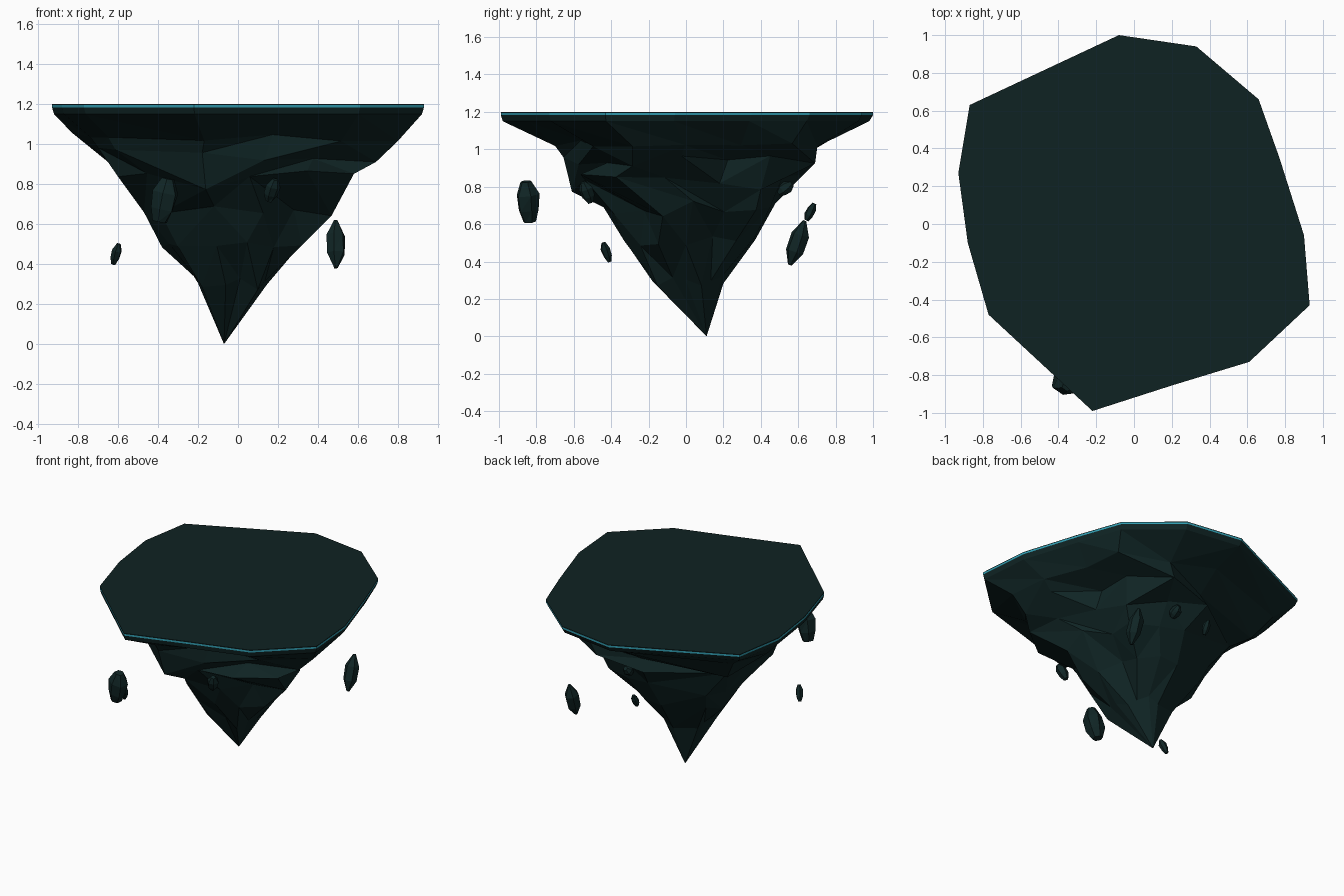
import bpy, bmesh, math, random
from mathutils import Vector, Euler

if "Cube" in bpy.data.objects:
    bpy.data.objects.remove(bpy.data.objects["Cube"])

random.seed(7)


def material(name, rgb):
    m = bpy.data.materials.new(name)
    m.diffuse_color = (*rgb, 1)
    m.use_nodes = True
    m.node_tree.nodes["Principled BSDF"].inputs["Base Color"].default_value = m.diffuse_color
    return m


ROCK = material("dark_teal_rock", (0.0050, 0.0180, 0.0180))
GROUND = material("dark_teal_ground", (0.0045, 0.0160, 0.0160))
GLOW = material("cyan_edge", (0.03, 0.33, 0.43))

# Outline of the flat top, counter-clockwise
OUTLINE = [(-0.08, 1.0), (-0.87, 0.63), (-0.93, 0.27), (-0.88, -0.10),
           (-0.77, -0.48), (-0.22, -0.99), (0.20, -0.855), (0.61, -0.73),
           (0.93, -0.43), (0.90, -0.06), (0.77, 0.35), (0.66, 0.66), (0.33, 0.94)]


def finish(name, bm, mats):
    bmesh.ops.recalc_face_normals(bm, faces=bm.faces[:])
    me = bpy.data.meshes.new(name)
    bm.to_mesh(me)
    bm.free()
    for m in mats:
        me.materials.append(m)
    ob = bpy.data.objects.new(name, me)
    bpy.context.collection.objects.link(ob)
    return ob


def ring(bm, z, box, rough=0.0):
    """Outline fitted to the box (x min, x max, y min, y max), optionally broken up."""
    pts = []
    for x, y in OUTLINE:
        k = 1 - rough * random.random()
        pts.append((x * k, y * k))
    lo = [min(p[i] for p in pts) for i in (0, 1)]
    hi = [max(p[i] for p in pts) for i in (0, 1)]
    out = []
    for x, y in pts:
        u, v = (x - lo[0]) / (hi[0] - lo[0]), (y - lo[1]) / (hi[1] - lo[1])
        dz = random.uniform(-0.2, 0.2) * rough
        out.append(bm.verts.new((box[0] + u * (box[1] - box[0]),
                                 box[2] + v * (box[3] - box[2]), z + dz)))
    return out


def bridge(bm, a, b, mat=0, split=False):
    n = len(a)
    for i in range(n):
        j = (i + 1) % n
        if not split:
            faces = [(a[i], a[j], b[j], b[i])]
        elif random.random() < 0.5:
            faces = [(a[i], a[j], b[j]), (a[i], b[j], b[i])]
        else:
            faces = [(a[i], a[j], b[i]), (a[j], b[j], b[i])]
        for f in faces:
            bm.faces.new(f).material_index = mat


# Island: flat top, thin glowing edge, then faceted rock down to a point
bm = bmesh.new()
full = (-0.93, 0.93, -0.99, 1.0)
top = ring(bm, 1.2, full)
bm.faces.new(top).material_index = 1
previous = top
for z, mat in ((1.195, 1), (1.183, 2)):
    r = ring(bm, z, full)
    bridge(bm, previous, r, mat)
    previous = r
levels = [
    (1.15, (-0.92, 0.92, -0.98, 0.98), 0.0),
    (1.04, (-0.83, 0.80, -0.70, 0.78), 0.14),
    (0.94, (-0.70, 0.69, -0.655, 0.69), 0.22),
    (0.82, (-0.60, 0.58, -0.61, 0.63), 0.28),
    (0.68, (-0.47, 0.47, -0.44, 0.48), 0.26),
    (0.49, (-0.38, 0.32, -0.33, 0.37), 0.25),
    (0.31, (-0.20, 0.15, -0.18, 0.20), 0.20),
]
for z, box, rough in levels:
    r = ring(bm, z, box, rough)
    bridge(bm, previous, r, 0, rough > 0)
    previous = r
tip = bm.verts.new((-0.07, 0.11, 0))
for i, v in enumerate(previous):
    bm.faces.new((v, previous[(i + 1) % len(previous)], tip))
finish("floating_island", bm, [ROCK, GROUND, GLOW])


# Loose shards: irregular six-sided crystals with blunt ends
def shard(name, loc, radius, height, tilt, blunt):
    bm = bmesh.new()
    rot = Euler(tilt).to_matrix()
    rings = []
    for t, k in ((-0.5, blunt), (-0.2, 0.95), (0.18, 1.0), (0.5, blunt * 0.9)):
        row = []
        for i in range(6):
            a = math.tau * i / 6 + 0.3
            r = radius * k * random.uniform(0.85, 1.08)
            p = Vector((r * math.cos(a), r * math.sin(a), t * height))
            row.append(bm.verts.new(rot @ p + Vector(loc)))
        rings.append(row)
    for a, b in zip(rings, rings[1:]):
        bridge(bm, a, b, 0, True)
    bm.faces.new(rings[0])
    bm.faces.new(rings[-1])
    finish(name, bm, [ROCK])


shard("large_shard_front", (-0.37, -0.845, 0.72), 0.066, 0.22, (0.1, 0.2, 0), 0.55)
shard("large_shard_back", (0.49, 0.595, 0.50), 0.050, 0.25, (-0.32, 0.0, 0), 0.22)
shard("small_shard_left", (-0.61, -0.425, 0.45), 0.027, 0.11, (0.3, 0.25, 0), 0.45)
shard("small_shard_front", (0.17, -0.53, 0.77), 0.038, 0.12, (0.35, 0.3, 0), 0.5)
shard("small_shard_back", (0.09, 0.53, 0.79), 0.036, 0.09, (-0.9, 0.0, 0), 0.5)
shard("tiny_shard_back", (-0.06, 0.665, 0.665), 0.026, 0.10, (-0.45, 0.0, 0), 0.45)
